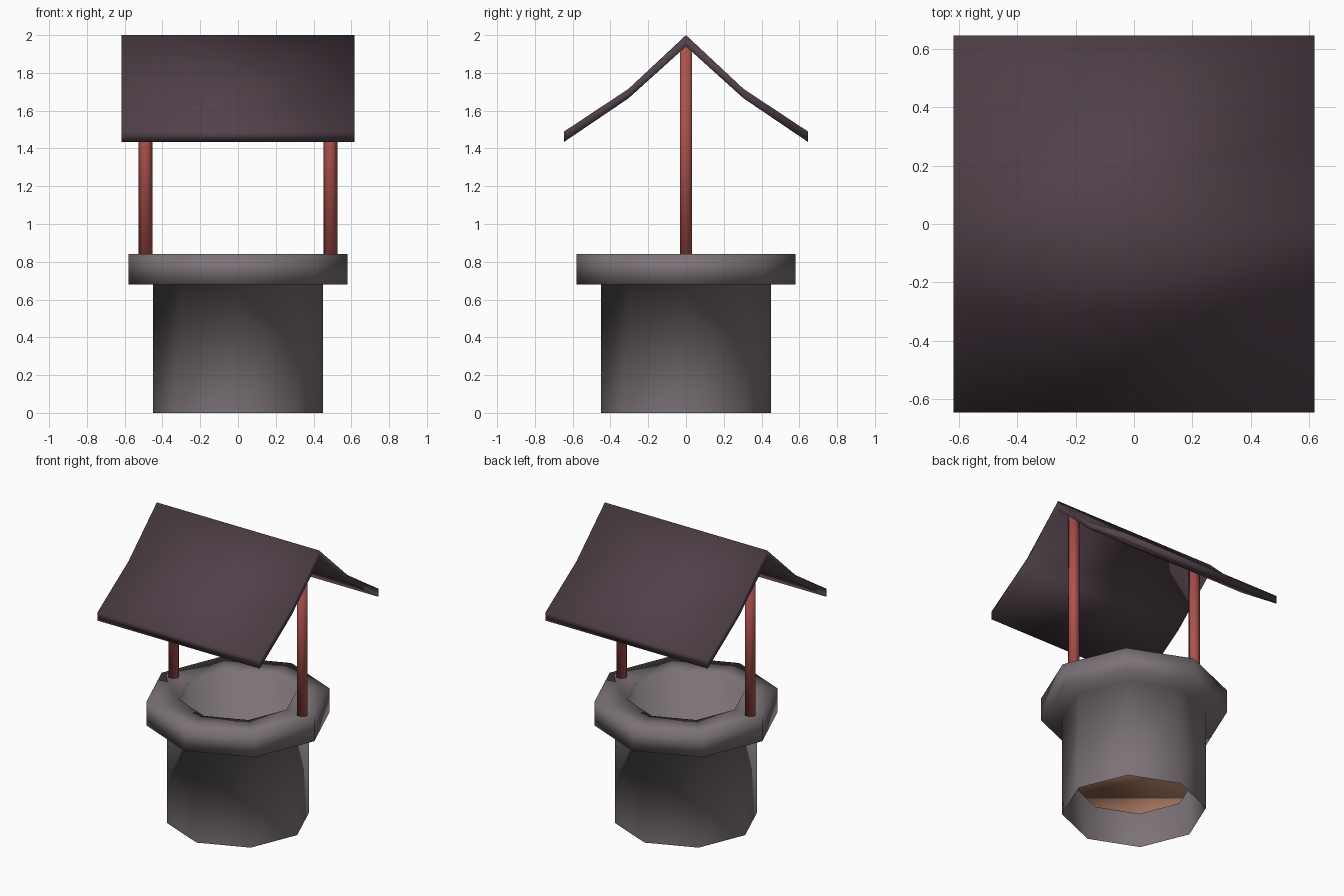
import bpy, bmesh, math

if "Cube" in bpy.data.objects:
    bpy.data.objects.remove(bpy.data.objects["Cube"])

def material(name, rgb):
    m = bpy.data.materials.new(name)
    m.diffuse_color = (*rgb, 1.0)
    m.use_nodes = True
    m.node_tree.nodes["Principled BSDF"].inputs["Base Color"].default_value = m.diffuse_color
    return m

STONE = material("grey_stone", (0.20, 0.17, 0.185))
EARTH = material("tan_earth", (0.50, 0.24, 0.15))
WOOD = material("red_wood", (0.42, 0.085, 0.075))
ROOF = material("dark_plum_roof", (0.082, 0.053, 0.068))

def finish(name, bm, mats):
    for f in bm.faces:
        f.smooth = True
    me = bpy.data.meshes.new(name)
    bm.to_mesh(me)
    bm.free()
    for m in mats:
        me.materials.append(m)
    ob = bpy.data.objects.new(name, me)
    bpy.context.collection.objects.link(ob)
    return ob

def ring(bm, r, z, n, cx=0.0):
    return [bm.verts.new((cx + r * math.cos(2 * math.pi * i / n),
                          r * math.sin(2 * math.pi * i / n), z)) for i in range(n)]

def bridge(bm, a, b):
    n = len(a)
    for i in range(n):
        j = (i + 1) % n
        bm.faces.new((a[i], a[j], b[j], b[i]))

# Eight-sided wall, overhanging rim, inner shaft and earth floor
bm = bmesh.new()
profile = [(0.45, 0), (0.45, 0.68), (0.58, 0.68), (0.58, 0.84), (0.37, 0.84), (0.37, 0.19)]
rings = [ring(bm, r, z, 8) for r, z in profile]
for a, b in zip(rings, rings[1:]):
    bridge(bm, a, b)
floor = bm.faces.new(rings[-1])
floor.material_index = 1
finish("well_wall", bm, [STONE, EARTH])

# Two hexagonal posts
for side, x in (("left", -0.489), ("right", 0.489)):
    bm = bmesh.new()
    low, high = ring(bm, 0.037, 0.82, 6, x), ring(bm, 0.037, 1.95, 6, x)
    bridge(bm, low, high)
    bm.faces.new(low[::-1])
    bm.faces.new(high)
    finish(side + "_post", bm, [WOOD])

# Bent gable roof: cross-section strips extruded along x
top = [(-0.645, 1.49), (-0.305, 1.715), (0, 2.0), (0.305, 1.715), (0.645, 1.49)]
under = [(-0.645, 1.435), (-0.305, 1.665), (0, 1.94), (0.305, 1.665), (0.645, 1.435)]
bm = bmesh.new()
loop = top + under[::-1]
ends = [[bm.verts.new((x, y, z)) for y, z in loop] for x in (-0.617, 0.617)]
bridge(bm, ends[0], ends[1])
for e in ends:
    for i in range(4):
        bm.faces.new((e[i], e[i + 1], e[8 - i], e[9 - i]))
bmesh.ops.recalc_face_normals(bm, faces=bm.faces[:])
finish("roof", bm, [ROOF])
